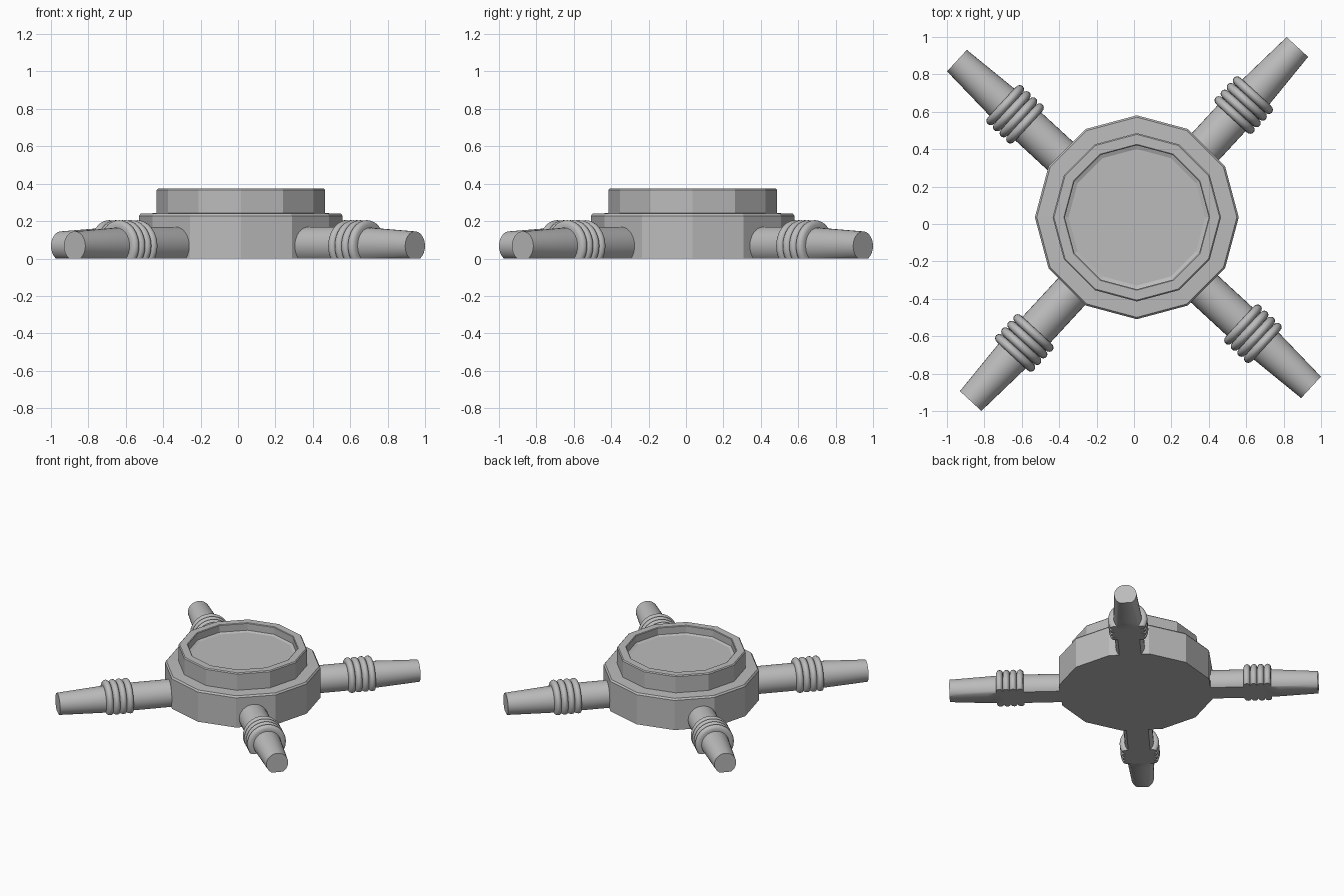
import bpy, bmesh
from math import cos, sin, pi, radians
from mathutils import Matrix, Vector

cube = bpy.data.objects.get("Cube")
if cube:
    bpy.data.objects.remove(cube, do_unlink=True)

grey = bpy.data.materials.new("plain grey")
grey.use_nodes = True
colour = (0.5, 0.5, 0.5, 1)
grey.diffuse_color = colour
grey.node_tree.nodes["Principled BSDF"].inputs["Base Color"].default_value = colour


def lathe(name, profile, sides, matrix, smooth=False, cut_floor=False):
    """Spin (radius, height) points about local z and cap both ends."""
    bm = bmesh.new()
    rows = [[bm.verts.new((r * cos(2 * pi * i / sides), r * sin(2 * pi * i / sides), h))
             for i in range(sides)] for r, h in profile]
    for a, b in zip(rows, rows[1:]):
        for i in range(sides):
            j = (i + 1) % sides
            bm.faces.new((a[i], a[j], b[j], b[i]))
    bm.faces.new(rows[0][::-1])
    bm.faces.new(rows[-1])
    bm.transform(matrix)
    if cut_floor:
        # Slice away everything under the ground and close the flat underside
        bmesh.ops.bisect_plane(bm, geom=bm.verts[:] + bm.edges[:] + bm.faces[:],
                               plane_co=(0, 0, 0), plane_no=(0, 0, 1), clear_inner=True)
        rim = [e for e in bm.edges if e.is_boundary]
        bmesh.ops.triangle_fill(bm, edges=rim, use_beauty=True)
    bmesh.ops.recalc_face_normals(bm, faces=bm.faces[:])
    mesh = bpy.data.meshes.new(name)
    bm.to_mesh(mesh)
    bm.free()
    mesh.materials.append(grey)
    obj = bpy.data.objects.new(name, mesh)
    bpy.context.collection.objects.link(obj)
    if smooth:
        bpy.ops.object.select_all(action='DESELECT')
        obj.select_set(True)
        bpy.context.view_layer.objects.active = obj
        bpy.ops.object.shade_smooth_by_angle(angle=radians(40))
    return obj


# Twelve-sided hub and the raised, hollowed ring on top
centre = Matrix.Translation((0.015, 0.036, 0))
lathe("hub", [(0.545, 0), (0.545, 0.228), (0.535, 0.24), (0.44, 0.243)], 12, centre)
lathe("raised_ring", [(0.45, 0.23), (0.45, 0.367), (0.443, 0.374), (0.39, 0.374),
                      (0.385, 0.37), (0.385, 0.318), (0.365, 0.31)], 12, centre)

# Collar outline: four rounded ribs side by side
RIBS, PITCH, RIB = 4, 0.048, 0.027
collar = [(0.08, 0.865 - RIBS * PITCH / 2)]
for k in range(RIBS):
    mid = 0.865 + (k - (RIBS - 1) / 2) * PITCH
    for s in range(9):
        t = pi * s / 8
        collar.append((0.111 + RIB * sin(t), mid - 0.0238 * cos(t)))
collar.append((0.08, 0.865 + RIBS * PITCH / 2))

# Four arms, each with a ribbed collar and a tapered end
for n, corner in enumerate(("back_left", "back_right", "front_right", "front_left")):
    place = (Matrix.Translation((0, 0, 0.067))
             @ Matrix.Rotation(radians(47.3 + 90 * n), 4, 'Z')
             @ Matrix.Rotation(pi / 2, 4, 'Y'))
    lathe("arm_" + corner, [(0.102, 0.4), (0.102, 0.9), (0.078, 1.288)],
          32, place, smooth=True, cut_floor=True)
    lathe("collar_" + corner, collar, 32, place, smooth=True, cut_floor=True)
